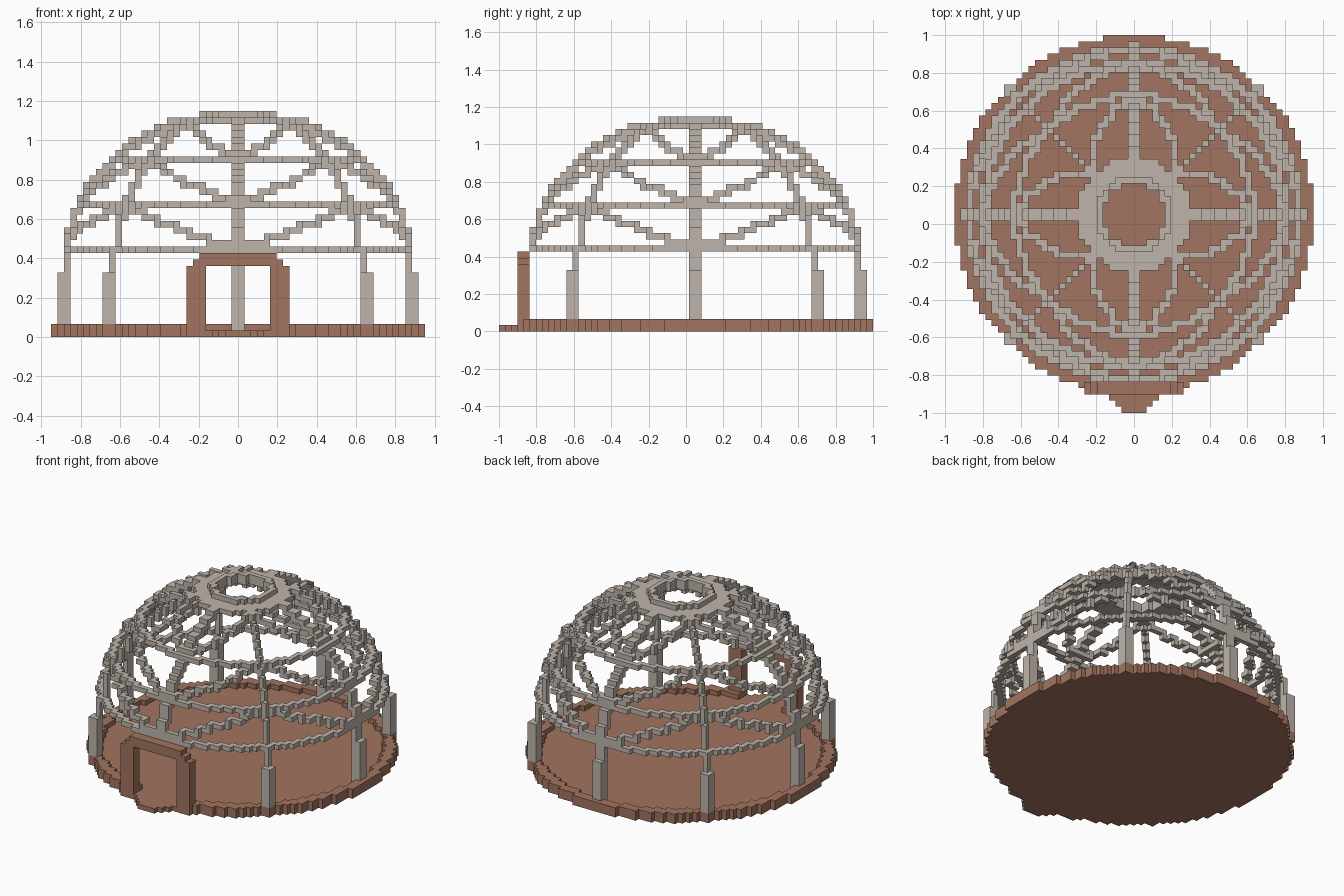
import bpy, bmesh
from math import sin, cos, asin, radians, floor, hypot

if "Cube" in bpy.data.objects:
    bpy.data.objects.remove(bpy.data.objects["Cube"])

V = 2 / 61                  # block size
CY = 1.5                    # dome centre in y, in blocks
A, B, Z0 = 27, 25, 10       # dome half width, height, spring line

def material(name, col):
    m = bpy.data.materials.new(name)
    m.diffuse_color = (*col, 1)
    m.use_nodes = True
    m.node_tree.nodes["Principled BSDF"].inputs["Base Color"].default_value = m.diffuse_color
    return m

BROWN = material("clay", (0.36, 0.175, 0.115))
GREY = material("weathered_wood", (0.52, 0.46, 0.41))

def mirror4(cells):
    """Mirror first-quadrant blocks across both axes."""
    return {(a, b, z) for x, y, z in cells for a in (x, -1 - x) for b in (y, -1 - y)}

def mirror8(cells):
    """Also mirror across the diagonal."""
    return mirror4(set(cells) | {(y, x, z) for x, y, z in cells})

def box(x0, x1, y0, y1, z0, z1):
    return {(x, y, z) for x in range(x0, x1) for y in range(y0, y1) for z in range(z0, z1)}

def annulus(r0, r1, z):
    return {c for c in box(-30, 30, -30, 30, z, z + 1)
            if r0 <= hypot(c[0] + .5, c[1] + .5) <= r1}

def trace(th0, ph0, th1, ph1, n=400):
    """Blocks along a path on the dome, angles in degrees."""
    out = set()
    for i in range(n + 1):
        t = i / n
        th, ph = radians(th0 + (th1 - th0) * t), radians(ph0 + (ph1 - ph0) * t)
        r = A * cos(ph)
        out.add((floor(r * cos(th) + 1e-6), floor(r * sin(th) + 1e-6),
                 floor(Z0 + B * sin(ph))))
    return out

def elevation(z):
    return asin((z - Z0) / B) * 57.29578

RINGS = [elevation(z) for z in (13.5, 20.5, 27.5)]
TOP = 70.5
parts = []
taken = set()

def part(name, cells, mat):
    cells = set(cells) - taken
    taken.update(cells)
    parts.append((name, cells, mat))

# Doorway with stepped lintel, and the tapering step in front of it
frame = mirror4(box(5, 8, 27, 29, 0, 11) | box(0, 7, 27, 29, 11, 12) | box(0, 6, 27, 29, 12, 13))
part("door_frame", {c for c in frame if c[1] < 0}, BROWN)
part("door_step", box(-4, 4, -30, -29, 0, 1) | box(-3, 3, -31, -30, 0, 1)
     | box(-2, 2, -32, -31, 0, 1), BROWN)

# Round floor and raised rim, open at the doorway
part("floor", annulus(0, 29, 0), BROWN)
part("floor_rim", annulus(27, 29, 1) - box(-5, 5, -30, -20, 1, 2), BROWN)

# Crown plate with raised collar around the smoke hole
part("crown_plate", annulus(5, 9.3, 33), GREY)
part("crown_collar", annulus(5, 6.1, 34), GREY)

# Eight posts below the dome; none in the doorway
posts = mirror8(box(26, 28, 0, 1, 1, 10) | box(26, 27, 0, 1, 10, 14)) \
    | mirror4(box(19, 21, 19, 21, 1, 10) | box(19, 20, 19, 20, 10, 14))
part("posts", {c for c in posts if not (abs(c[0] + .5) < 5 and c[1] < 0 and c[2] < 13)}, GREY)

# Horizontal hoops
part("hoops", mirror8(set().union(*(trace(0, p, 45, p) for p in RINGS))), GREY)

# Curved ribs on the axes and diagonals
part("ribs", mirror8(trace(0, RINGS[0], 0, TOP) | trace(45, RINGS[0], 45, TOP)), GREY)

# Slanted braces, each rising from an axis rib to a diagonal rib
levels = RINGS + [TOP]
part("braces", mirror8(set().union(*(trace(0, a, 45, b)
     for a, b in zip(levels, levels[1:])))), GREY)

# Block faces: direction and its four corners
FACES = [((1, 0, 0), ((1, 0, 0), (1, 1, 0), (1, 1, 1), (1, 0, 1))),
         ((-1, 0, 0), ((0, 0, 0), (0, 0, 1), (0, 1, 1), (0, 1, 0))),
         ((0, 1, 0), ((0, 1, 0), (0, 1, 1), (1, 1, 1), (1, 1, 0))),
         ((0, -1, 0), ((0, 0, 0), (1, 0, 0), (1, 0, 1), (0, 0, 1))),
         ((0, 0, 1), ((0, 0, 1), (1, 0, 1), (1, 1, 1), (0, 1, 1))),
         ((0, 0, -1), ((0, 0, 0), (0, 1, 0), (1, 1, 0), (1, 0, 0)))]

# Turn each set of blocks into a mesh of its exposed faces
for name, cells, mat in parts:
    bm = bmesh.new()
    verts = {}
    for x, y, z in sorted(cells):
        for (dx, dy, dz), corners in FACES:
            if (x + dx, y + dy, z + dz) in taken:
                continue
            loop = []
            for i, j, k in corners:
                key = (x + i, y + j, z + k)
                if key not in verts:
                    verts[key] = bm.verts.new((key[0] * V, (key[1] + CY) * V, key[2] * V))
                loop.append(verts[key])
            bm.faces.new(loop)
    me = bpy.data.meshes.new(name)
    bm.to_mesh(me)
    bm.free()
    me.materials.append(mat)
    bpy.context.collection.objects.link(bpy.data.objects.new(name, me))
